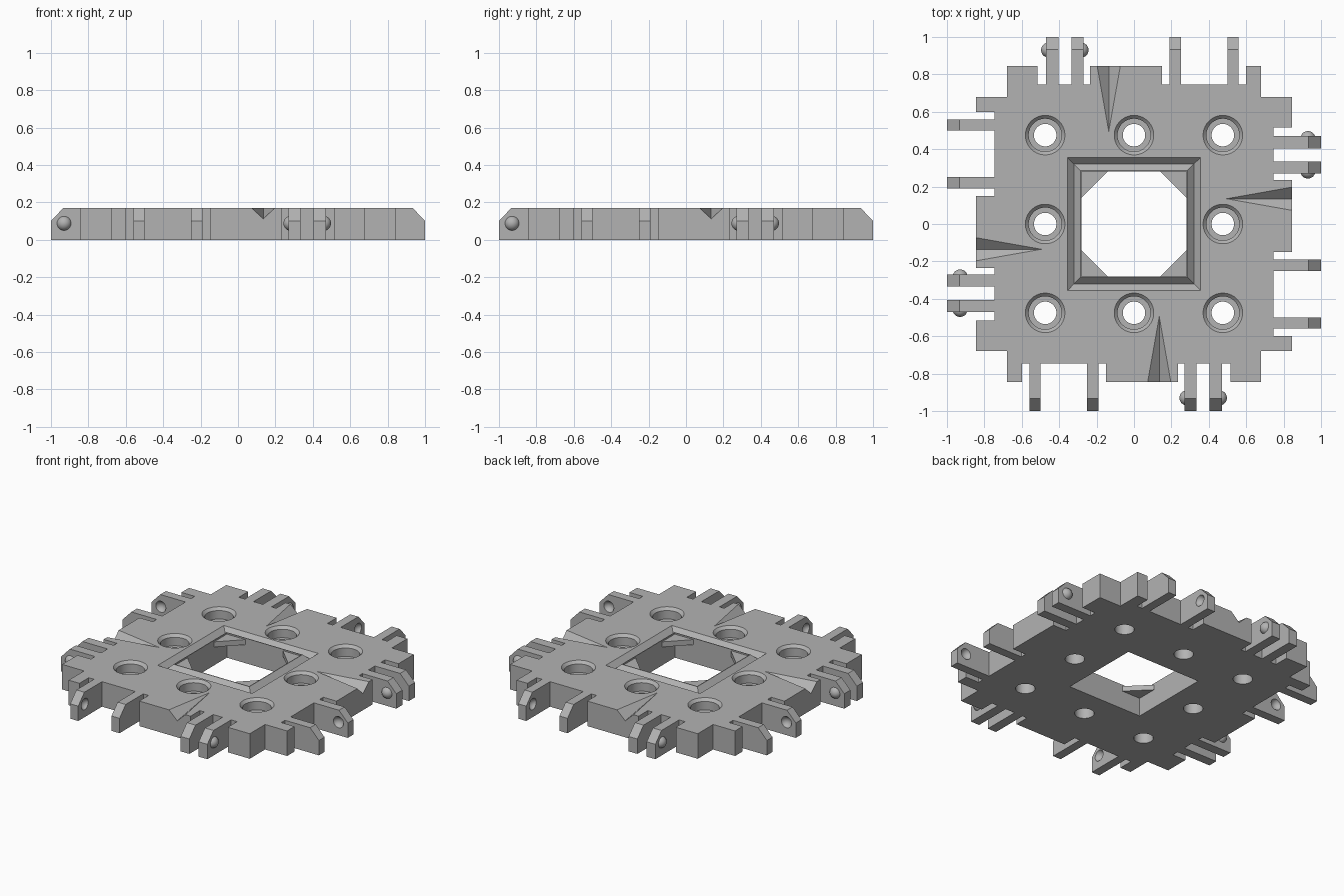
import bpy, bmesh
from math import pi, cos, sin, radians
from mathutils import Matrix, Vector

if "Cube" in bpy.data.objects:
    bpy.data.objects.remove(bpy.data.objects["Cube"])

grey = bpy.data.materials.new("plain grey")
grey.use_nodes = True
colour = (0.45, 0.45, 0.45, 1)
grey.diffuse_color = colour
grey.node_tree.nodes["Principled BSDF"].inputs["Base Color"].default_value = colour

TOP = 0.17
BUMP_R, BUMP_Y, BUMP_Z, BUMP_SINK = 0.04, -0.93, 0.088, 0.013
turns = [Matrix.Rotation(k * pi / 2, 4, "Z") for k in range(4)]


def finish(bm, name):
    bmesh.ops.recalc_face_normals(bm, faces=bm.faces)
    mesh = bpy.data.meshes.new(name)
    bm.to_mesh(mesh)
    bm.free()
    mesh.materials.append(grey)
    obj = bpy.data.objects.new(name, mesh)
    bpy.context.collection.objects.link(obj)
    return obj


def add_prism(bm, points, offset, matrix=Matrix()):
    """Sweep a flat polygon along an offset."""
    a = [bm.verts.new(matrix @ Vector(p)) for p in points]
    b = [bm.verts.new(matrix @ (Vector(p) + Vector(offset))) for p in points]
    bm.faces.new(a)
    bm.faces.new(b)
    for i in range(len(a)):
        j = (i + 1) % len(a)
        bm.faces.new((a[i], a[j], b[j], b[i]))


def add_lathe(bm, profile, sides, centre=(0, 0), closed=False):
    """Turn an (r, z) profile about a vertical axis; four sides give a square."""
    scale = 1 / cos(pi / sides)
    angles = [(i + 0.5) * 2 * pi / sides for i in range(sides)]
    rings = [[bm.verts.new((centre[0] + r * scale * cos(t),
                            centre[1] + r * scale * sin(t), z)) for t in angles]
             for r, z in profile]
    pairs = list(zip(rings, rings[1:]))
    if closed:
        pairs.append((rings[-1], rings[0]))
    else:
        bm.faces.new(rings[0])
        bm.faces.new(rings[-1])
    for a, b in pairs:
        for i in range(sides):
            j = (i + 1) % sides
            bm.faces.new((a[i], a[j], b[j], b[i]))


def add_ball(bm, x, turn):
    place = turn @ Matrix.Translation((x, BUMP_Y, BUMP_Z)) @ Matrix.Rotation(pi / 2, 4, "Y")
    bmesh.ops.create_uvsphere(bm, u_segments=32, v_segments=16, radius=BUMP_R, matrix=place)


def cut(target, bm):
    cutter = finish(bm, "cutter")
    cutter.hide_render = True
    mod = target.modifiers.new("cut", "BOOLEAN")
    mod.operation, mod.solver, mod.object = "DIFFERENCE", "EXACT", cutter
    bpy.context.view_layer.objects.active = target
    bpy.ops.object.modifier_apply(modifier=mod.name)
    bpy.data.objects.remove(cutter)


# Tile outline: one side with blocks, slots and prongs, repeated four times
BLOCK, SLOT, TIP = -0.845, -0.745, -1.0
steps = [(-0.68, BLOCK), (-0.60, SLOT), (-0.56, TIP), (-0.50, SLOT), (-0.25, TIP),
         (-0.19, SLOT), (-0.15, BLOCK), (0.235, SLOT), (0.27, TIP), (0.335, SLOT),
         (0.405, TIP), (0.47, SLOT), (0.515, BLOCK), (0.68, None)]
side = [(-0.68, -0.68)]
for (x, y), (nx, _) in zip(steps, steps[1:]):
    side += [(x, y), (nx, y)]
bm = bmesh.new()
add_prism(bm, [t @ Vector((x, y, 0)) for t in turns for x, y in side], (0, 0, TOP))
tile = finish(bm, "tile_body")

# Sloped prong tips
bm = bmesh.new()
for t in turns:
    add_prism(bm, [(-0.7, -1.02, 0.08), (-0.7, -0.915, 0.19), (-0.7, -1.02, 0.19)], (1.4, 0, 0), t)
cut(tile, bm)

# Pointed arrow notches, running out past the block face
bm = bmesh.new()
for t in turns:
    grow = 1.1
    apex = Vector((0.135, -0.495, TOP))
    corners = [(0.073, BLOCK, TOP), (0.197, BLOCK, TOP), (0.135, BLOCK, 0.112)]
    low = [apex + (Vector(c) - apex) * grow for c in corners]
    tip = bm.verts.new(t @ apex)
    lift = bm.verts.new(t @ (apex + Vector((0, 0, 0.05))))
    a, b, c = [bm.verts.new(t @ p) for p in low]
    d, e = [bm.verts.new(t @ (p + Vector((0, 0, 0.05)))) for p in low[:2]]
    for f in ((tip, a, c), (tip, c, b), (tip, lift, d, a), (tip, b, e, lift),
              (lift, e, d), (a, d, e, b, c)):
        bm.faces.new(f)
cut(tile, bm)

# Stepped round holes with a bevelled mouth
bm = bmesh.new()
for x in (-0.475, 0, 0.475):
    for y in (-0.475, 0, 0.475):
        if x or y:
            add_lathe(bm, [(0.06, -0.05), (0.06, 0.095), (0.088, 0.095), (0.088, 0.152),
                           (0.125, 0.19)], 48, (x, y))
cut(tile, bm)

# V groove around the square centre opening
bm = bmesh.new()
add_lathe(bm, [(0.358, TOP + 0.003), (0.32, 0.135), (0.282, TOP + 0.003)], 4, closed=True)
cut(tile, bm)
bm = bmesh.new()
add_lathe(bm, [(0.28, -0.05), (0.28, 0.25)], 4)
cut(tile, bm)

# Round sockets on the facing sides of the wide prong pairs
bm = bmesh.new()
for t in turns:
    add_ball(bm, -0.50 + BUMP_SINK, t)
    add_ball(bm, -0.25 - BUMP_SINK, t)
cut(tile, bm)

# Snap bumps on the outer sides of the narrow prong pairs
bm = bmesh.new()
for t in turns:
    add_ball(bm, 0.27 + BUMP_SINK, t)
    add_ball(bm, 0.47 - BUMP_SINK, t)
bumps = finish(bm, "snap_bumps")

# Corner webs in the centre opening
bm = bmesh.new()
for t in turns:
    add_prism(bm, [(0.281, 0.281, 0.125), (0.14, 0.281, 0.125), (0.281, 0.14, 0.125)],
              (0, 0, 0.035), t)
finish(bm, "corner_webs")

# Smooth round surfaces, keep hard edges
bpy.ops.object.select_all(action="DESELECT")
for obj in (tile, bumps):
    obj.select_set(True)
bpy.context.view_layer.objects.active = tile
bpy.ops.object.shade_smooth_by_angle(angle=radians(30))
